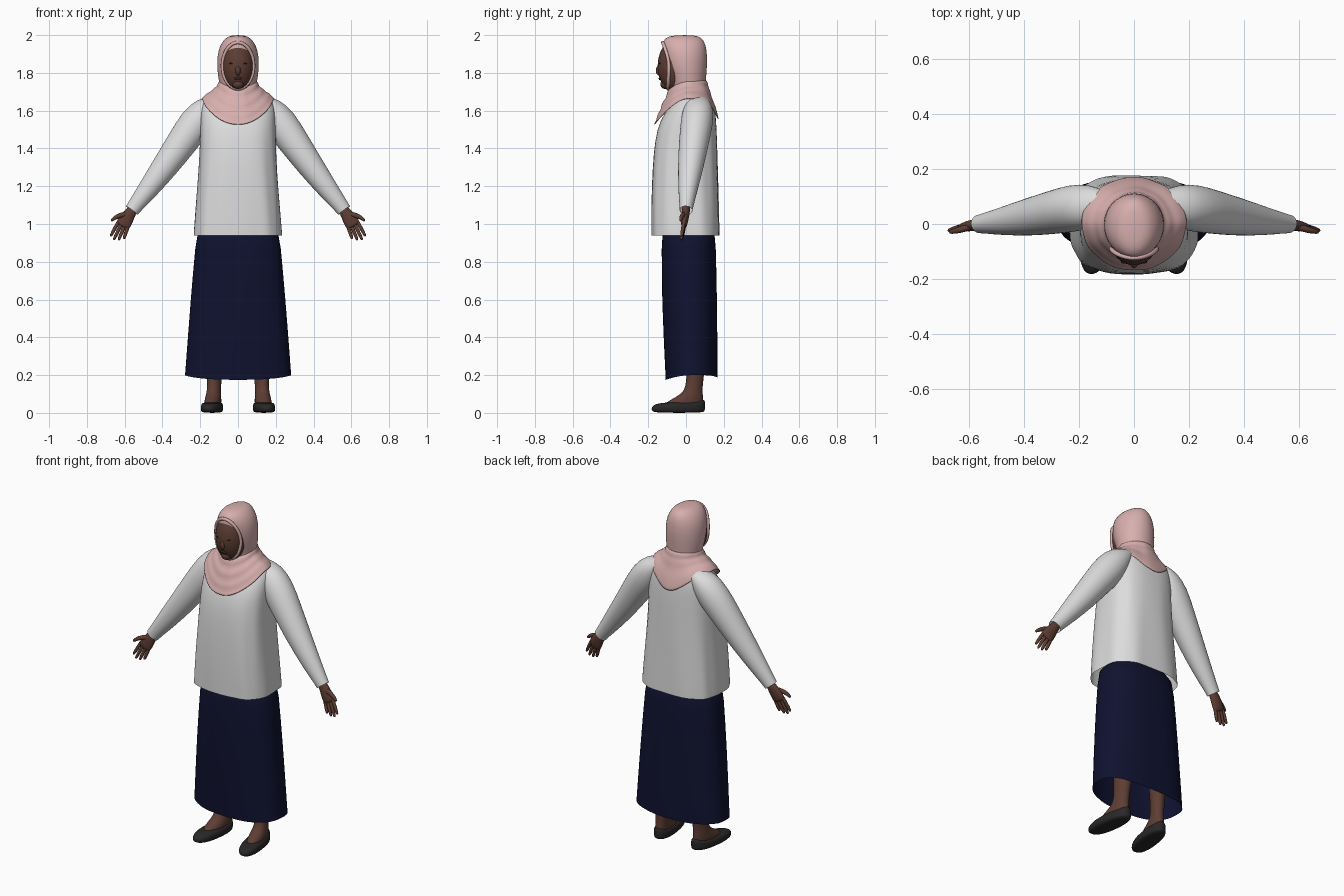
import bpy
from math import sin, cos, tau, copysign
from mathutils import Vector

if "Cube" in bpy.data.objects:
    bpy.data.objects.remove(bpy.data.objects["Cube"])


def material(name, r, g, b):
    m = bpy.data.materials.new(name)
    m.use_nodes = True
    m.diffuse_color = (r, g, b, 1)
    bsdf = m.node_tree.nodes["Principled BSDF"]
    bsdf.inputs["Base Color"].default_value = (r, g, b, 1)
    bsdf.inputs["Roughness"].default_value = 0.8
    return m


white = material("white cloth", 0.72, 0.72, 0.73)
pink = material("pink cloth", 0.68, 0.43, 0.42)
navy = material("navy cloth", 0.005, 0.006, 0.03)
skin = material("brown skin", 0.11, 0.047, 0.033)
dark_skin = material("dark brown", 0.04, 0.017, 0.014)
black = material("black leather", 0.022, 0.02, 0.02)


def spow(v, p):
    return copysign(abs(v) ** (2 / p), v)


def ring(z, y0, y1, hx, p=2.0, front=0, back=0, cx=0, wave=0, n=40):
    """Horizontal cross-section; front and back shift its height there."""
    pts = []
    for i in range(n):
        a = tau * i / n
        s = sin(a)
        k = 1 + wave * (sin(9 * a + 4 * z) + 0.6 * sin(14 * a - 3 * z))
        dz = front * max(-s, 0) ** 1.5 + back * max(s, 0) ** 4
        pts.append(Vector((cx + hx * k * spow(cos(a), p),
                           (y0 + y1) / 2 + (y1 - y0) / 2 * k * spow(s, p),
                           z + dz)))
    return pts


def limb_rings(path, n=14):
    """Cross-sections along a path of (x, y, z, radius, depth in y)."""
    c = [Vector(p[:3]) for p in path]
    out = []
    for i, p in enumerate(path):
        t = (c[min(i + 1, len(c) - 1)] - c[max(i - 1, 0)]).normalized()
        u = Vector((0, 1, 0)).cross(t).normalized()
        v = t.cross(u)
        out.append([c[i] + u * p[3] * cos(tau * j / n) + v * p[4] * sin(tau * j / n)
                    for j in range(n)])
    return out


def loft(name, rings, mat, caps=(), mirror=False, toe_out=0.0, thick=0):
    n = len(rings[0])
    verts = [p for r in rings for p in r]
    for v in verts:
        v.x += (0.05 - v.y) * toe_out
    faces = [(k * n + i, k * n + (i + 1) % n, (k + 1) * n + (i + 1) % n, (k + 1) * n + i)
             for k in range(len(rings) - 1) for i in range(n)]
    if "start" in caps:
        faces.append(tuple(reversed(range(n))))
    if "end" in caps:
        faces.append(tuple(range(len(verts) - n, len(verts))))
    me = bpy.data.meshes.new(name)
    me.from_pydata(verts, [], faces)
    me.materials.append(mat)
    me.polygons.foreach_set("use_smooth", [True] * len(faces))
    ob = bpy.data.objects.new(name, me)
    bpy.context.collection.objects.link(ob)
    if mirror:
        m = ob.modifiers.new("Mirror", "MIRROR")
        m.use_mirror_merge = False
    if thick:
        ob.modifiers.new("Thickness", "SOLIDIFY").thickness = thick
    s = ob.modifiers.new("Smooth", "SUBSURF")
    s.levels = s.render_levels = 1
    return ob


def blob(name, loc, size, mat, mirror=False):
    bpy.ops.mesh.primitive_uv_sphere_add(segments=32, ring_count=20, radius=1)
    ob = bpy.context.object
    ob.name = name
    for v in ob.data.vertices:
        v.co = Vector(loc) + Vector(a * b for a, b in zip(v.co, size))
    ob.data.materials.append(mat)
    bpy.ops.object.shade_smooth()
    if mirror:
        ob.modifiers.new("Mirror", "MIRROR")
    return ob


# Skirt: open at the hem, longer in front
loft("skirt", [
    ring(0.2, -0.108, 0.166, 0.282, 2.5, front=-0.025, back=-0.012, wave=0.004),
    ring(0.24, -0.11, 0.167, 0.279, 2.5, front=-0.02, wave=0.004),
    ring(0.6, -0.128, 0.165, 0.252, 2.5, wave=0.004),
    ring(0.9, -0.13, 0.158, 0.225, 2.5),
    ring(1.02, -0.125, 0.15, 0.21, 2.5)], navy, caps=("end",))

# Loose blouse with soft folds
loft("blouse", [
    ring(0.938, -0.183, 0.178, 0.234, 2.9, wave=0.012),
    ring(0.95, -0.183, 0.178, 0.234, 2.9, wave=0.012),
    ring(1.1, -0.184, 0.174, 0.222, 2.9, wave=0.012),
    ring(1.3, -0.178, 0.168, 0.206, 2.8, wave=0.01),
    ring(1.45, -0.165, 0.164, 0.2, 2.7, wave=0.006),
    ring(1.55, -0.138, 0.16, 0.2, 2.6),
    ring(1.62, -0.09, 0.152, 0.197, 2.5),
    ring(1.67, -0.045, 0.132, 0.178, 2.4),
    ring(1.71, -0.03, 0.1, 0.11)], white, caps=("end",))

# Sleeves
loft("sleeves", limb_rings([
    (0.12, 0.065, 1.645, 0.04, 0.06),
    (0.165, 0.065, 1.61, 0.075, 0.08),
    (0.22, 0.058, 1.54, 0.093, 0.088),
    (0.295, 0.042, 1.435, 0.083, 0.08),
    (0.378, 0.026, 1.315, 0.072, 0.07),
    (0.475, 0.01, 1.185, 0.056, 0.052),
    (0.545, 0.002, 1.095, 0.041, 0.037),
    (0.562, 0, 1.072, 0.039, 0.034)], 20), white, mirror=True)

# Hands: palm, four fingers and thumb
loft("palms", limb_rings([
    (0.535, 0.002, 1.11, 0.025, 0.022),
    (0.562, 0, 1.07, 0.027, 0.022),
    (0.587, -0.005, 1.035, 0.039, 0.021),
    (0.607, -0.01, 0.998, 0.041, 0.017),
    (0.614, -0.012, 0.985, 0.036, 0.012)]), skin, caps=("start", "end"), mirror=True)
for k, (finger, length) in enumerate((("little", 0.066), ("ring", 0.086),
                                      ("middle", 0.094), ("index", 0.084))):
    t = -0.029 + 0.0195 * k
    base = Vector((0.609 + 0.85 * t, -0.011, 0.995 + 0.5 * t))
    way = Vector((0.4 + 3 * t, -0.16, -0.9))
    path = [(*(base + way * length * f), r, r) for f, r in
            ((0, 0.0105), (0.5, 0.0105), (0.88, 0.009), (1, 0.005))]
    loft(finger + "_fingers", limb_rings(path, 8), skin, caps=("end",), mirror=True)
loft("thumbs", limb_rings([
    (0.585, -0.006, 1.052, 0.016, 0.014),
    (0.622, -0.018, 1.048, 0.015, 0.014),
    (0.652, -0.026, 1.034, 0.012, 0.011),
    (0.674, -0.03, 1.014, 0.007, 0.007)], 8), skin, caps=("end",), mirror=True)

# Legs and feet
loft("legs", [
    ring(0.03, -0.13, 0.092, 0.044, cx=0.127),
    ring(0.06, -0.1, 0.092, 0.044, cx=0.127),
    ring(0.085, -0.05, 0.09, 0.041, cx=0.127),
    ring(0.115, -0.008, 0.087, 0.037, cx=0.126),
    ring(0.17, 0.004, 0.09, 0.036, cx=0.125),
    ring(0.3, 0, 0.11, 0.048, cx=0.122),
    ring(0.5, -0.02, 0.1, 0.055, cx=0.115)], skin,
    caps=("start", "end"), mirror=True, toe_out=0.12)

# Flat shoes
loft("shoes", [
    ring(0.0, -0.165, 0.092, 0.045, 2.3, cx=0.127),
    ring(0.01, -0.182, 0.1, 0.055, 2.3, cx=0.127),
    ring(0.03, -0.184, 0.101, 0.057, 2.3, cx=0.127),
    ring(0.047, -0.165, 0.1, 0.053, 2.3, cx=0.127, back=0.016),
    ring(0.056, -0.11, 0.098, 0.046, 2.3, cx=0.127, back=0.02)], black,
    caps=("start", "end"), mirror=True, toe_out=0.12)

# Face
blob("face", (0, -0.06, 1.836), (0.086, 0.09, 0.138), skin)
blob("nose", (0, -0.142, 1.812), (0.014, 0.018, 0.026), skin)
blob("chin", (0, -0.11, 1.74), (0.03, 0.026, 0.025), skin)
blob("lips", (0, -0.138, 1.77), (0.022, 0.007, 0.008), dark_skin)
blob("eyes", (0.033, -0.139, 1.85), (0.015, 0.005, 0.004), dark_skin, mirror=True)

# Head scarf: hood, rim around the face and draped collar
loft("hood", [
    ring(1.66, -0.08, 0.115, 0.1),
    ring(1.72, -0.075, 0.102, 0.094),
    ring(1.78, -0.092, 0.107, 0.106),
    ring(1.84, -0.115, 0.112, 0.111),
    ring(1.9, -0.125, 0.112, 0.109),
    ring(1.95, -0.126, 0.104, 0.094),
    ring(1.985, -0.115, 0.086, 0.066),
    ring(2.0, -0.065, 0.05, 0.035)], pink, caps=("end",))

curve = bpy.data.curves.new("hood_rim", "CURVE")
curve.dimensions = "3D"
curve.bevel_depth = 0.009
curve.bevel_resolution = 2
line = curve.splines.new("POLY")
line.points.add(35)
line.use_cyclic_u = True
for i, pt in enumerate(line.points):
    s, c = sin(tau * i / 36), cos(tau * i / 36)
    pt.co = (0.083 * c, -0.09 - (0.033 if s > 0 else 0.005) * abs(s) ** 1.5,
             1.838 + 0.123 * s, 1)
line.use_smooth = True
curve.materials.append(pink)
bpy.context.collection.objects.link(bpy.data.objects.new("hood_rim", curve))

loft("scarf_collar", [
    ring(1.76, -0.075, 0.102, 0.09, front=-0.04),
    ring(1.742, -0.1, 0.112, 0.104, front=-0.045, wave=0.01),
    ring(1.727, -0.096, 0.11, 0.102, front=-0.065, wave=0.01),
    ring(1.713, -0.128, 0.124, 0.13, front=-0.075, back=-0.01, wave=0.01),
    ring(1.7, -0.126, 0.128, 0.135, front=-0.1, back=-0.03, wave=0.01),
    ring(1.687, -0.15, 0.148, 0.163, front=-0.11, back=-0.06, wave=0.01),
    ring(1.677, -0.15, 0.158, 0.172, front=-0.13, back=-0.085, wave=0.01),
    ring(1.66, -0.168, 0.168, 0.19, front=-0.138, back=-0.11, wave=0.01)],
    pink, thick=0.006)
